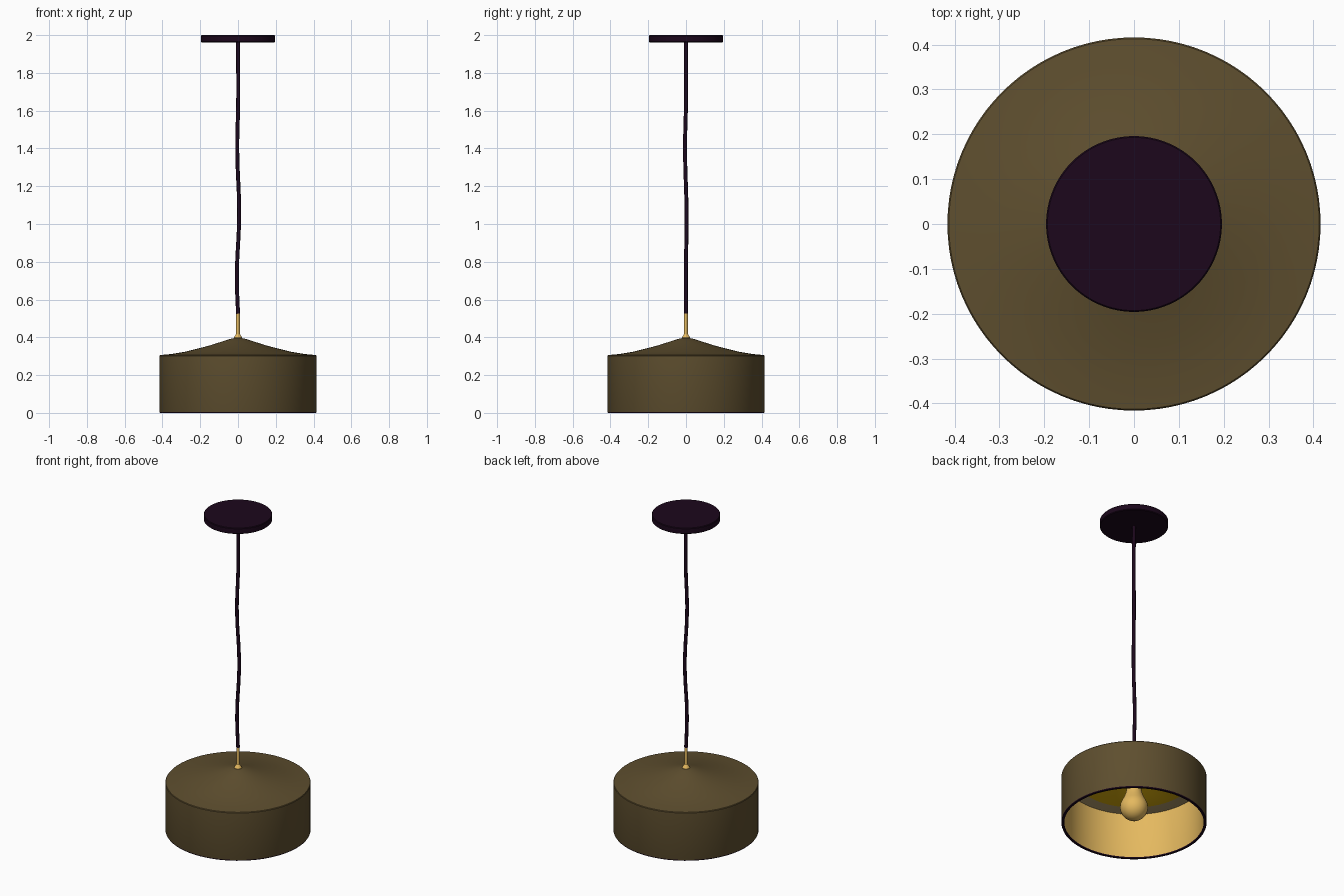
import bpy, bmesh, math

if "Cube" in bpy.data.objects:
    bpy.data.objects.remove(bpy.data.objects["Cube"])


def material(name, rgb):
    m = bpy.data.materials.new(name)
    m.diffuse_color = (*rgb, 1)
    m.use_nodes = True
    m.node_tree.nodes["Principled BSDF"].inputs["Base Color"].default_value = m.diffuse_color
    return m


OLIVE = material("olive bronze", (0.112, 0.077, 0.028))
PURPLE = material("dark aubergine", (0.0115, 0.0022, 0.0115))
GOLD = material("warm gold", (0.78, 0.485, 0.115))
AMBER = material("deep amber", (0.60, 0.36, 0.003))
TAUPE = material("soft taupe", (0.42, 0.31, 0.14))


def lathe(name, profile, mats, steps=96, pick=None):
    """Spin (radius, z) points round z; pick gives the material of each profile span."""
    bm = bmesh.new()
    rings = []
    for r, z in profile:
        if r == 0:
            rings.append([bm.verts.new((0, 0, z))] * steps)
        else:
            rings.append([bm.verts.new((r * math.cos(a), r * math.sin(a), z))
                          for a in (2 * math.pi * i / steps for i in range(steps))])
    for k, (lo, hi) in enumerate(zip(rings, rings[1:])):
        for i in range(steps):
            j = (i + 1) % steps
            loop = list(dict.fromkeys((lo[i], lo[j], hi[j], hi[i])))
            face = bm.faces.new(loop)
            face.material_index = pick[k] if pick else 0
    mesh = bpy.data.meshes.new(name)
    bm.to_mesh(mesh)
    bm.free()
    for m in mats:
        mesh.materials.append(m)
    ob = bpy.data.objects.new(name, mesh)
    bpy.context.collection.objects.link(ob)
    bpy.ops.object.select_all(action='DESELECT')
    ob.select_set(True)
    bpy.context.view_layer.objects.active = ob
    bpy.ops.object.shade_smooth_by_angle(angle=math.radians(30))
    return ob


# Shade: inner ceiling, inner wall, rim, outer wall and flared roof in one skin
inside = [(0, 0.375), (0.06, 0.365), (0.15, 0.338), (0.25, 0.313), (0.335, 0.297),
          (0.399, 0.288), (0.399, 0.006), (0.401, 0.0)]
outside = [(0.414, 0.0), (0.416, 0.006), (0.416, 0.302), (0.413, 0.306)]
roof = [(0.35, 0.312), (0.28, 0.324), (0.21, 0.341), (0.15, 0.357),
        (0.09, 0.376), (0.04, 0.392), (0.02, 0.396), (0, 0.397)]
lathe("shade", inside + outside + roof, [OLIVE, PURPLE, GOLD, AMBER, TAUPE],
      pick=[3, 3, 3, 3, 4, 2, 1, 1, 1] + [0] * 10)

# Bulb with its tapered neck and holder
bulb = [(0, 0.025)]
for d in range(-75, 31, 15):
    a = math.radians(d)
    bulb.append((0.08 * math.cos(a), 0.105 + 0.08 * math.sin(a)))
bulb += [(0.056, 0.172), (0.046, 0.2), (0.042, 0.23), (0.042, 0.30), (0.042, 0.37), (0, 0.37)]
lathe("bulb", bulb, [GOLD], 40)

# Brass stem and its collar
lathe("stem", [(0, 0.385), (0.020, 0.385), (0.022, 0.398), (0.014, 0.411), (0.0095, 0.418),
               (0.0095, 0.53), (0, 0.53)], [GOLD], 24)

# Ceiling canopy
lathe("canopy", [(0, 1.962), (0.192, 1.962), (0.196, 1.966), (0.196, 1.996),
                 (0.193, 2.0), (0, 2.0)], [PURPLE])

# Slightly wavy cord
curve = bpy.data.curves.new("cord", 'CURVE')
curve.dimensions = '3D'
curve.bevel_depth = 0.0105
curve.bevel_resolution = 3
curve.use_fill_caps = True
points = [(0, 0, 0.525), (-0.006, -0.001, 0.72), (0.006, 0.003, 1.05),
          (-0.004, -0.005, 1.4), (0.001, 0, 1.65), (0, 0, 1.97)]
spline = curve.splines.new('BEZIER')
spline.bezier_points.add(len(points) - 1)
for bp, co in zip(spline.bezier_points, points):
    bp.co = co
    bp.handle_left_type = bp.handle_right_type = 'AUTO'
curve.materials.append(PURPLE)
bpy.context.collection.objects.link(bpy.data.objects.new("cord", curve))
